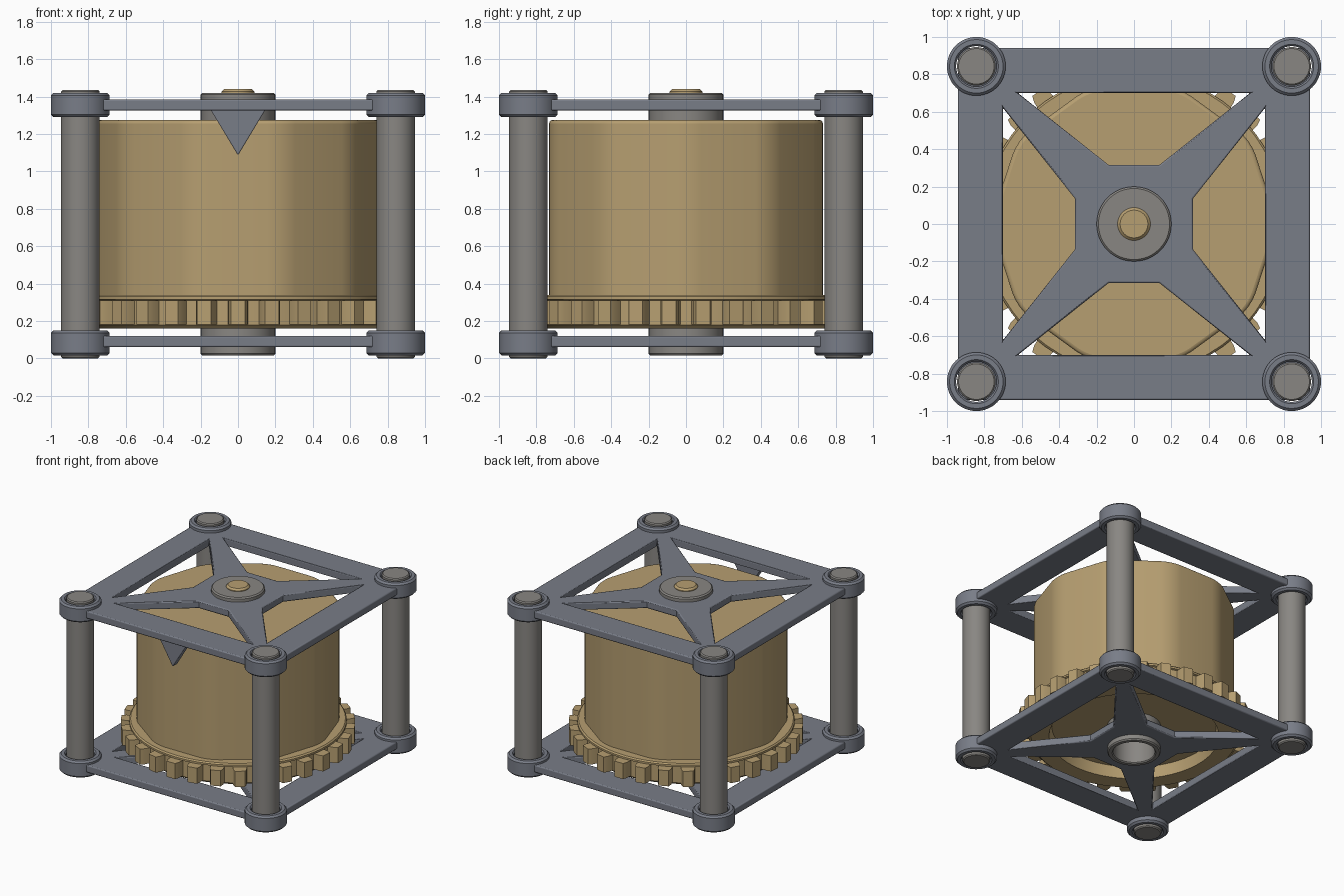
import bpy, bmesh
from math import sin, cos, pi, tau, radians, hypot

if "Cube" in bpy.data.objects:
    bpy.data.objects.remove(bpy.data.objects["Cube"])


def material(name, rgb):
    m = bpy.data.materials.new(name)
    m.diffuse_color = (*rgb, 1)
    m.use_nodes = True
    m.node_tree.nodes["Principled BSDF"].inputs["Base Color"].default_value = m.diffuse_color
    return m


BRASS = material("brass", (0.47, 0.345, 0.165))
FRAME = material("frame_grey", (0.19, 0.205, 0.245))
STEEL = material("steel", (0.25, 0.24, 0.225))


def finish(bm, name, mat, bevel=0, segments=2):
    bmesh.ops.recalc_face_normals(bm, faces=bm.faces)
    me = bpy.data.meshes.new(name)
    bm.to_mesh(me)
    bm.free()
    ob = bpy.data.objects.new(name, me)
    bpy.context.collection.objects.link(ob)
    me.materials.append(mat)
    if bevel:
        mod = ob.modifiers.new("bevel", "BEVEL")
        mod.width, mod.segments = bevel, segments
        mod.limit_method, mod.angle_limit = "ANGLE", radians(40)
    bpy.ops.object.select_all(action="DESELECT")
    bpy.context.view_layer.objects.active = ob
    ob.select_set(True)
    bpy.ops.object.shade_smooth_by_angle(angle=radians(30))
    return ob


def lathe(name, profile, mat, xy=(0, 0), segs=48, closed=False):
    """Revolve (radius, z) points around a vertical axis at xy."""
    bm = bmesh.new()
    rings = [[bm.verts.new((xy[0] + r * cos(tau * i / segs), xy[1] + r * sin(tau * i / segs), z))
              for i in range(segs)] for r, z in profile]
    pairs = list(zip(rings, rings[1:]))
    if closed:
        pairs.append((rings[-1], rings[0]))
    else:
        bm.faces.new(rings[0])
        bm.faces.new(rings[-1])
    for a, b in pairs:
        for i in range(segs):
            j = (i + 1) % segs
            bm.faces.new((a[i], a[j], b[j], b[i]))
    return finish(bm, name, mat)


def disc(name, r, z0, z1, b, mat, xy=(0, 0)):
    return lathe(name, [(r - b, z0), (r, z0 + b), (r, z1 - b), (r - b, z1)], mat, xy)


def prism(bm, faces, offset):
    """Extrude a list of faces into a solid."""
    ext = bmesh.ops.extrude_face_region(bm, geom=faces, use_keep_orig=True)["geom"]
    bmesh.ops.translate(bm, vec=offset, verts=[v for v in ext if isinstance(v, bmesh.types.BMVert)])


def frame_plate(name, z0, z1):
    """Square frame with four tapered spokes and an open octagonal centre."""
    bm = bmesh.new()
    c, d, e = (0.135, 0.315), (0.62, 0.70), (0.70, 0.70)
    k = 0.182 / hypot(*c)
    flip = lambda p: (p[1], p[0])
    neg = lambda p: (-p[0], p[1])
    inner = lambda p: (p[0] * k, p[1] * k)
    polys = [
        [(0.94, 0.94), (-0.94, 0.94), neg(e), neg(d), d, e],
        [e, d, c, flip(c), flip(d)],
        [c, neg(c), inner(neg(c)), inner(c)],
        [flip(c), c, inner(c), inner(flip(c))],
    ]
    for q in range(4):
        s, t = (0, 1, 0, -1)[q], (1, 0, -1, 0)[q]
        for poly in polys:
            bm.faces.new([bm.verts.new((x * t - y * s, x * s + y * t, z0)) for x, y in poly])
    bmesh.ops.remove_doubles(bm, verts=bm.verts, dist=1e-4)
    prism(bm, bm.faces[:], (0, 0, z1 - z0))
    return finish(bm, name, FRAME, 0.008)


# Cage: two plates, corner sockets and posts
frame_plate("bottom_plate", 0.06, 0.12)
frame_plate("top_plate", 1.325, 1.385)
for i, (sx, sy) in enumerate([(1, 1), (-1, 1), (-1, -1), (1, -1)]):
    p = (0.843 * sx, 0.843 * sy)
    disc(f"post_{i}", 0.103, 0.0, 1.435, 0.008, STEEL, p)
    for label, z0, z1 in (("bottom", 0.015, 0.15), ("top", 1.29, 1.42)):
        lathe(f"{label}_socket_{i}", [(0.118, z0), (0.143, z0), (0.157, z0 + 0.014), (0.157, z1 - 0.014),
                                     (0.143, z1), (0.118, z1), (0.108, z1 - 0.012), (0.108, z0 + 0.012)],
              FRAME, p, closed=True)

# Bearings and shaft end
lathe("bottom_bearing", [(0.165, 0.015), (0.192, 0.015), (0.2, 0.025), (0.2, 0.25), (0.157, 0.25), (0.157, 0.023)],
      STEEL, closed=True)
disc("top_bearing", 0.2, 1.265, 1.42, 0.01, STEEL)
disc("shaft_end", 0.088, 1.3, 1.44, 0.014, BRASS)

# Ten-sided drum with softened corners
bm = bmesh.new()
prism(bm, [bm.faces.new([bm.verts.new((0.77 * cos(tau * i / 10), 0.77 * sin(tau * i / 10), 0.28))
                         for i in range(10)])], (0, 0, 0.995))
upright = [e for e in bm.edges if abs(e.verts[0].co.z - e.verts[1].co.z) > 0.5]
bmesh.ops.bevel(bm, geom=upright, offset=0.085, segments=4, profile=0.5, affect="EDGES")
finish(bm, "drum", BRASS, 0.02, 3)

# Gear rim around the drum base, recessed underneath
lathe("gear_rim", [(0.01, 0.25), (0.62, 0.25), (0.64, 0.16), (0.775, 0.16), (0.795, 0.178),
                   (0.795, 0.31), (0.81, 0.315), (0.81, 0.33), (0.80, 0.34), (0.6, 0.34)], BRASS, segs=60)

# Gear teeth
bm = bmesh.new()
for i in range(30):
    a = tau * i / 30 - pi / 2
    verts = [bm.verts.new((r * cos(a) - w * sin(a), r * sin(a) + w * cos(a), 0.182))
             for r, w in ((0.77, -0.054), (0.84, -0.05), (0.873, -0.038),
                          (0.873, 0.038), (0.84, 0.05), (0.77, 0.054))]
    prism(bm, [bm.faces.new(verts)], (0, 0, 0.128))
finish(bm, "gear_teeth", BRASS)

# Triangular pointer under the front bar
bm = bmesh.new()
prism(bm, [bm.faces.new([bm.verts.new((x, -0.85, z)) for x, z in
                         ((-0.15, 1.335), (0.0, 1.085), (0.15, 1.335))])], (0, 0.06, 0))
finish(bm, "pointer", FRAME, 0.006)
